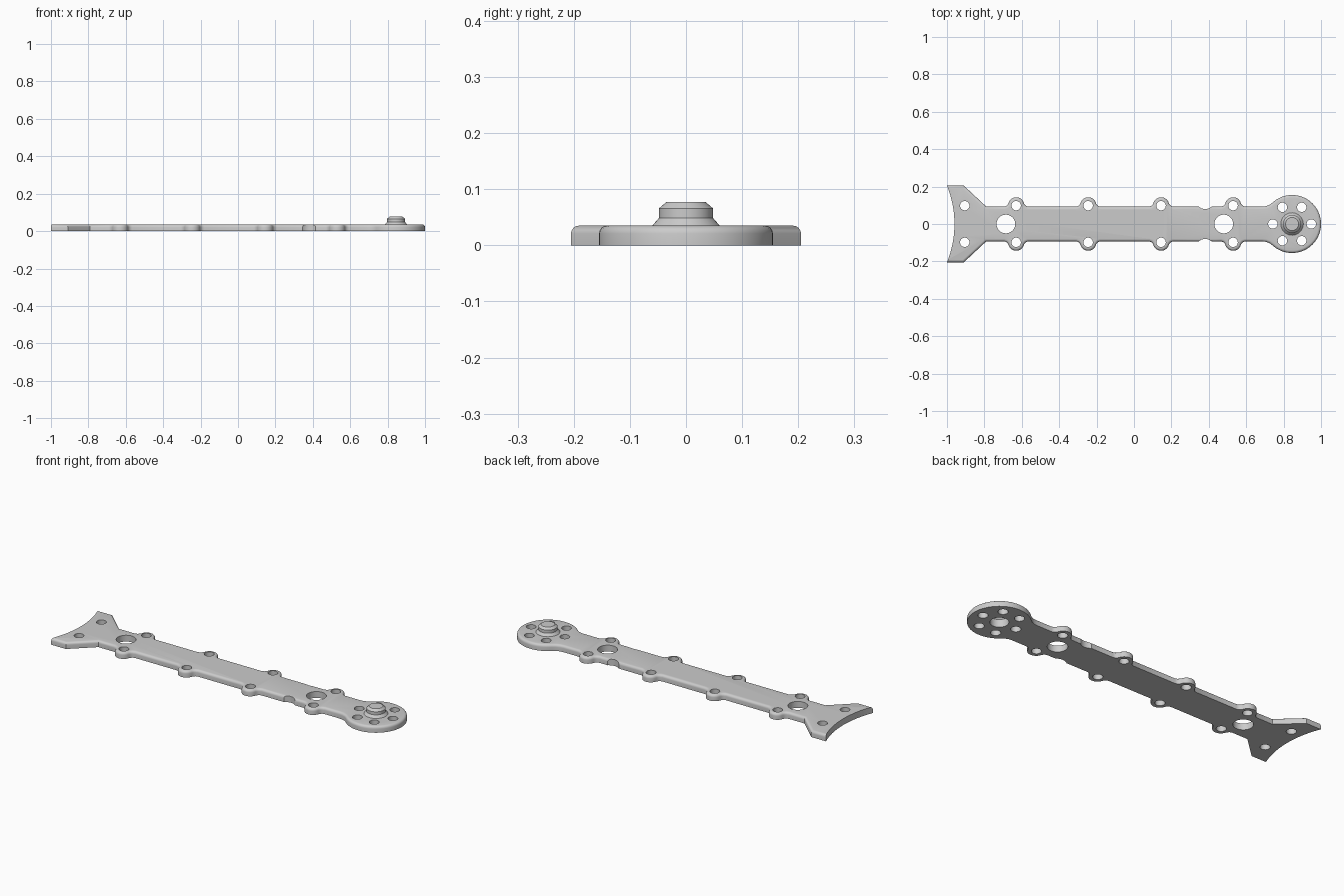
import bpy, bmesh
from math import sin, cos, radians, pi

if "Cube" in bpy.data.objects:
    bpy.data.objects.remove(bpy.data.objects["Cube"])

THICK = 0.035
EDGE = 0.093           # half width of the bar
HEAD_X = 0.845         # centre of the round head
TABS = (-0.63, -0.245, 0.145, 0.53)

grey = bpy.data.materials.new("plain grey")
grey.use_nodes = True
colour = (0.6, 0.6, 0.6, 1)
grey.diffuse_color = colour
grey.node_tree.nodes["Principled BSDF"].inputs["Base Color"].default_value = colour


def make_object(name, bm):
    bmesh.ops.recalc_face_normals(bm, faces=bm.faces)
    mesh = bpy.data.meshes.new(name)
    bm.to_mesh(mesh)
    bm.free()
    mesh.materials.append(grey)
    obj = bpy.data.objects.new(name, mesh)
    bpy.context.collection.objects.link(obj)
    return obj


def activate(obj):
    bpy.ops.object.select_all(action="DESELECT")
    obj.select_set(True)
    bpy.context.view_layer.objects.active = obj


def arc(cx, cy, r, start, end, steps):
    angles = [radians(start + (end - start) * i / steps) for i in range(steps + 1)]
    return [(cx + r * cos(a), cy + r * sin(a)) for a in angles]


# Back half of the outline, from the flared end to the round head
half = [(-1.03, 0.205), (-0.91, 0.205), (-0.79, EDGE)]
for x in TABS:
    foot = [(0.064, EDGE), (0.052, 0.097), (0.045, 0.105)]
    half += [(x - dx, y) for dx, y in foot]
    half += arc(x, 0.1, 0.043, 165, 15, 12)
    half += [(x + dx, y) for dx, y in reversed(foot)]
half += [(0.685, EDGE), (0.705, 0.095), (0.724, 0.102)]
half += arc(HEAD_X, 0, 0.155, 133, 0, 24)
outline = half + [(x, -y) for x, y in reversed(half[:-1])]

# Plate: extruded outline with a rounded upper rim
bm = bmesh.new()
base = bm.faces.new([bm.verts.new((x, y, 0)) for x, y in outline])
extruded = bmesh.ops.extrude_face_region(bm, geom=[base])["geom"]
top_verts = [v for v in extruded if isinstance(v, bmesh.types.BMVert)]
bmesh.ops.translate(bm, verts=top_verts, vec=(0, 0, THICK))
rim = [e for e in bm.edges if all(v.co.z > THICK / 2 for v in e.verts)]
bmesh.ops.bevel(bm, geom=rim, offset=0.014, segments=4, profile=0.5,
                affect="EDGES", clamp_overlap=False)
plate = make_object("arm_plate", bm)

# Cutters: screw holes, large holes, side notches and the hollow end
holes = [(-0.685, 0, 0.05), (0.48, 0, 0.05), (HEAD_X, 0, 0.046),
         (-1.505, 0, 0.545)]
for side in (-1, 1):
    holes += [(x, side * 0.098, 0.025) for x in (-0.905,) + TABS]
    holes.append((0.38, side * 0.133, 0.053))
holes += [(x, y, 0.025) for x, y in arc(HEAD_X, 0, 0.103, 0, 300, 5)]

bm = bmesh.new()
for x, y, r in holes:
    made = bmesh.ops.create_cone(bm, cap_ends=True, segments=160 if r > 0.1 else 32,
                                 radius1=r, radius2=r, depth=0.2)
    bmesh.ops.translate(bm, verts=made["verts"], vec=(x, y, 0))
cutter = make_object("hole_cutter", bm)
cutter.hide_render = True

cut = plate.modifiers.new("holes", "BOOLEAN")
cut.operation = "DIFFERENCE"
cut.solver = "EXACT"
cut.object = cutter
activate(plate)
bpy.ops.object.modifier_apply(modifier=cut.name)
bpy.data.objects.remove(cutter)

# Pivot boss: turned profile, hollow underneath
profile = [(0, 0.06), (0.03, 0.06), (0.046, 0.042), (0.046, 0.032),
           (0.062, 0.033), (0.048, 0.049), (0.048, 0.066),
           (0.035, 0.077), (0, 0.077)]
bm = bmesh.new()
verts = [bm.verts.new((HEAD_X + r, 0, z)) for r, z in profile]
edges = [bm.edges.new(pair) for pair in zip(verts, verts[1:])]
bmesh.ops.spin(bm, geom=verts + edges, cent=(HEAD_X, 0, 0), axis=(0, 0, 1),
               angle=2 * pi, steps=40)
bmesh.ops.remove_doubles(bm, verts=bm.verts, dist=0.0001)
boss = make_object("pivot_boss", bm)

for obj in (plate, boss):
    activate(obj)
    bpy.ops.object.shade_smooth_by_angle(angle=radians(32))
